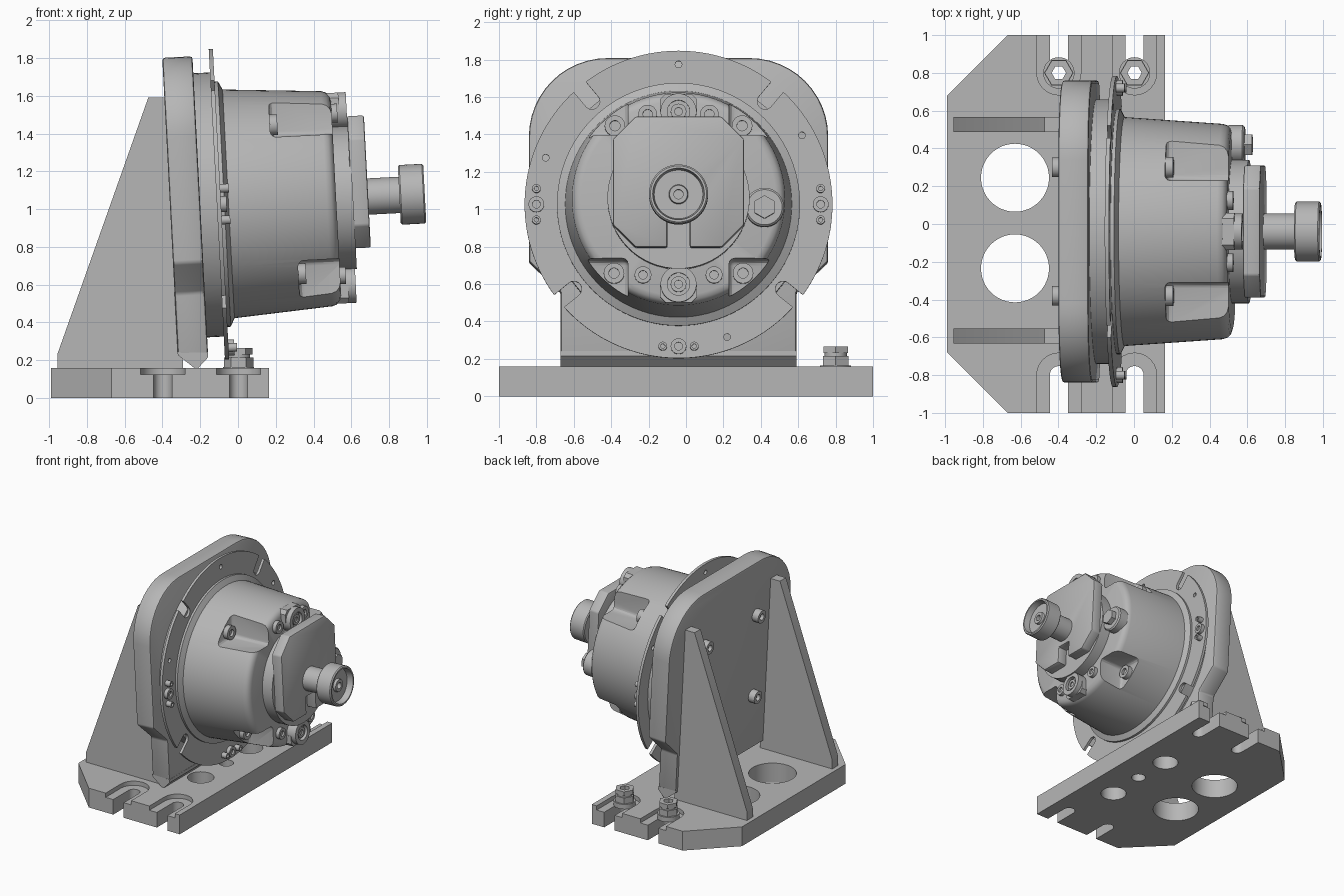
import bpy, bmesh
from math import cos, sin, pi, radians
from mathutils import Matrix

if "Cube" in bpy.data.objects:
    bpy.data.objects.remove(bpy.data.objects["Cube"])

grey = bpy.data.materials.new("plain_grey")
grey.use_nodes = True
grey.diffuse_color = (0.47, 0.47, 0.47, 1)
grey.node_tree.nodes["Principled BSDF"].inputs["Base Color"].default_value = (0.47, 0.47, 0.47, 1)

# The machine's axis leans back slightly; its local x runs along the shaft
TILT = Matrix.Translation((-0.1, -0.04, 1.025)) @ Matrix.Rotation(radians(-3), 4, 'Y')
FLAT = Matrix.Identity(4)
UP = Matrix.Rotation(-pi / 2, 4, 'Y')


def add(name, bm, frame):
    bmesh.ops.remove_doubles(bm, verts=bm.verts, dist=1e-5)
    bmesh.ops.recalc_face_normals(bm, faces=bm.faces)
    mesh = bpy.data.meshes.new(name)
    bm.to_mesh(mesh)
    bm.free()
    mesh.materials.append(grey)
    ob = bpy.data.objects.new(name, mesh)
    ob.matrix_world = frame
    bpy.context.collection.objects.link(ob)
    return ob


def lathe(name, profile, at=(0, 0), frame=TILT, steps=48, closed=False):
    """Turn (x, radius) points about an x-parallel axis through (y, z)."""
    bm = bmesh.new()
    vs = [bm.verts.new((x, 0, r)) for x, r in profile]
    es = [bm.edges.new(p) for p in zip(vs, vs[1:])]
    if closed:
        es.append(bm.edges.new((vs[-1], vs[0])))
    bmesh.ops.spin(bm, geom=vs + es, cent=(0, 0, 0), axis=(1, 0, 0),
                   angle=2 * pi, steps=steps)
    bmesh.ops.translate(bm, verts=bm.verts, vec=(0, *at))
    return add(name, bm, frame)


def rod(name, x0, x1, r, at=(0, 0), frame=TILT, steps=32):
    return lathe(name, [(x0, 0), (x0, r), (x1, r), (x1, 0)], at, frame, steps)


def prism(name, outline, lo, hi, axis, frame=FLAT):
    place = {'x': lambda p, q, t: (t, p, q), 'y': lambda p, q, t: (p, t, q),
             'z': lambda p, q, t: (p, q, t)}[axis]
    bm = bmesh.new()
    a, b = ([bm.verts.new(place(p, q, t)) for p, q in outline] for t in (lo, hi))
    bm.faces.new(a)
    bm.faces.new(b)
    for i in range(len(a)):
        j = (i + 1) % len(a)
        bm.faces.new((a[i], a[j], b[j], b[i]))
    return add(name, bm, frame)


def apply_mod(ob, mod):
    bpy.context.view_layer.objects.active = ob
    bpy.ops.object.modifier_apply(modifier=mod.name)


def cut(ob, cutters):
    for c in cutters:
        c.hide_render = True
        m = ob.modifiers.new("cut", 'BOOLEAN')
        m.operation, m.solver, m.object = 'DIFFERENCE', 'EXACT', c
        apply_mod(ob, m)
        bpy.data.objects.remove(c)


def bevel(ob, width, segments=2):
    m = ob.modifiers.new("bevel", 'BEVEL')
    m.width, m.segments, m.limit_method, m.angle_limit = width, segments, 'ANGLE', radians(40)
    apply_mod(ob, m)


def arc(cx, cy, r, a0, a1, n=12):
    return [(cx + r * cos(radians(a0 + (a1 - a0) * i / n)),
             cy + r * sin(radians(a0 + (a1 - a0) * i / n))) for i in range(n + 1)]


def screw(name, x, at, r, h, direction=1):
    """Socket-head screw standing on the surface at x."""
    d = direction
    lathe(name, [(x - 0.02 * d, 0), (x - 0.02 * d, r), (x + h * d, r), (x + h * d, r / 2),
                 (x + h * d / 2, r / 2), (x + h * d / 2, 0)], at, steps=24)


# Base plate with round holes and stepped clamping slots
base = prism("base_plate", [(0.165, -1), (0.165, 1), (-0.67, 1), (-0.99, 0.68),
                            (-0.99, -0.68), (-0.67, -1)], 0, 0.16, 'z')
cutters = []
for x, y, r in [(-0.63, 0.245, 0.18), (-0.63, -0.235, 0.18),
                (-0.09, -0.36, 0.1), (-0.09, 0.28, 0.1), (-0.08, -0.04, 0.055)]:
    cutters.append(rod("hole_cutter", -0.1, 0.3, r, frame=Matrix.Translation((x, y, 0)) @ UP, steps=48))
for x in (-0.398, 0.003):
    for s in (-1, 1):
        for w, z in ((0.048, -0.1), (0.117, 0.125)):
            u = [(px, s * py) for px, py in [(x - w, 1.2), *arc(x, 0.8, w, 180, 360), (x + w, 1.2)]]
            cutters.append(prism("slot_cutter", u, z, 0.3, 'z'))
cut(base, cutters)

# Clamp nuts in the rear slots
for x in (-0.398, 0.003):
    frame = Matrix.Translation((x, 0.8, 0)) @ UP
    for name, z0, z1, r, n in [("clamp_washer", 0.125, 0.165, 0.083, 32),
                               ("clamp_nut", 0.165, 0.215, 0.078, 6),
                               ("nut_collar", 0.215, 0.23, 0.06, 32),
                               ("lock_nut", 0.23, 0.265, 0.075, 6)]:
        lathe(name, [(z0, 0.038), (z0, r), (z1, r), (z1, 0.038)], frame=frame, steps=n, closed=True)

# Gussets behind the upright
for y in (-0.632, 0.488):
    prism("gusset", [(-0.955, 0.16), (-0.955, 0.235), (-0.475, 1.59), (-0.36, 1.59), (-0.29, 0.16)],
          y, y + 0.078, 'y')

# Leaning upright plate, narrowing to a foot with a welded edge
half = [(0.63, -0.79), (0.63, -0.46), (0.8, -0.3), *arc(0.38, 0.37, 0.42, 0, 90)]
plate = prism("upright_plate", half + [(-y, z) for y, z in reversed(half)], -0.26, -0.1, 'x', TILT)
bevel(plate, 0.014)
prism("plate_foot", [(-0.1, -0.78), (-0.1, -0.805), (-0.165, -0.868), (-0.26, -0.785), (-0.26, -0.77)],
      -0.63, 0.63, 'y', TILT)
for y in (-0.34, 0.34):
    for z in (-0.34, 0.34):
        screw("plate_screw", -0.26, (y, z), 0.052, 0.055, -1)

# Spacer ring and thin flange with slots and holes
rod("spacer_ring", -0.11, -0.01, 0.7, steps=96)
flange = rod("flange", -0.012, 0.01, 0.823, steps=128)
cutters = []
for deg in (50, 130, -39, 219):
    u = [(0.95, -0.042), *reversed(arc(0.72, 0, 0.042, 90, 270)), (0.95, 0.042)]
    cutters.append(prism("slot_cutter", [(p, q) for p, q in u], -0.1, 0.1, 'x',
                         TILT @ Matrix.Rotation(radians(deg), 4, 'X')))
for y, z in [(0, 0.75), (0.66, 0.37), (-0.71, 0.25), (0.26, -0.71)]:
    cutters.append(rod("hole_cutter", -0.1, 0.1, 0.018, (y, z), steps=16))
cut(flange, cutters)
for deg in (0, 180, 270):
    c, s = cos(radians(deg)), sin(radians(deg))
    for k in (-1, 0, 1):
        at = (0.76 * c - 0.084 * k * s, 0.76 * s + 0.084 * k * c)
        screw("flange_screw", 0.01, at, 0.023 if k else 0.042, 0.045 if k else 0.03)

# Bell housing with four corner pockets and their screws
bell = lathe("bell_housing", [(0.0, 0), (0.0, 0.65), (0.028, 0.65), (0.05, 0.606), (0.57, 0.57),
                              (0.595, 0.562), (0.612, 0.545), (0.62, 0.52), (0.62, 0)], steps=96)
cutters = []
for x, z in ((0.29, 0.34), (0.4, -0.32)):
    k = 1 if z > 0 else -1
    for s in (-1, 1):
        c = prism("pocket_cutter", [(s * 0.27, z), (s * 0.8, z), (s * 0.8, k * 0.8), (s * 0.27, k * 0.8)],
                  x, 0.9, 'x', TILT)
        bevel(c, 0.03, 3)
        cutters.append(c)
cut(bell, cutters)
for s in (-1, 1):
    screw("pocket_screw", 0.29, (s * 0.34, 0.405), 0.055, 0.04)
    screw("pocket_screw", 0.4, (s * 0.345, -0.39), 0.055, 0.04)
    screw("face_screw", 0.62, (s * 0.165, 0.45), 0.05, 0.03)
    screw("face_screw", 0.62, (s * 0.19, -0.41), 0.045, 0.03)

# Top, bottom and side bosses on the housing end
for s in (-1, 1):
    block = [(-0.098, 0.465 * s), *[(y, z * s) for y, z in ((-0.098, 0.53), (-0.07, 0.558),
             (0.07, 0.558), (0.098, 0.53))], (0.098, 0.465 * s)]
    prism("boss_block", block, 0.55, 0.66, 'x', TILT)
    lathe("end_boss", [(0.55, 0), (0.55, 0.096), (0.70, 0.096), (0.70, 0.06), (0.67, 0.06), (0.67, 0)],
          (0, 0.462 * s))
    screw("boss_screw", 0.67, (0, 0.462 * s), 0.042, 0.02)
lathe("side_boss", [(0.6, 0), (0.6, 0.104), (0.675, 0.104), (0.685, 0.094), (0.685, 0)], (0.46, -0.05))
rod("side_bolt", 0.68, 0.725, 0.062, (0.46, -0.05), steps=6)

# Round cover seat and eight-sided cover with a lower notch
rod("cover_seat", 0.6, 0.71, 0.38, steps=64)
side = [(0.06, -0.13), (0.06, -0.27), (0.23, -0.27), (0.35, -0.15), (0.35, 0.31), (0.23, 0.43)]
cover = prism("end_cover", side + [(-y, z) for y, z in reversed(side)], 0.70, 0.79, 'x', TILT)
bevel(cover, 0.01)

# Shaft and cupped hand knob
rod("shaft", 0.7, 0.97, 0.096, steps=48)
lathe("knob", [(0.955, 0), (0.955, 0.15), (0.963, 0.158), (1.082, 0.158), (1.09, 0.15), (1.09, 0.138),
               (1.04, 0.13), (1.04, 0.052), (1.06, 0.048), (1.06, 0.025), (1.02, 0.025), (1.02, 0)],
      steps=64)

# Smooth round surfaces, keep edges sharp
bpy.ops.object.select_all(action='DESELECT')
for ob in bpy.context.collection.objects:
    if ob.type == 'MESH':
        ob.select_set(True)
        bpy.context.view_layer.objects.active = ob
bpy.ops.object.shade_smooth_by_angle(angle=radians(30))
